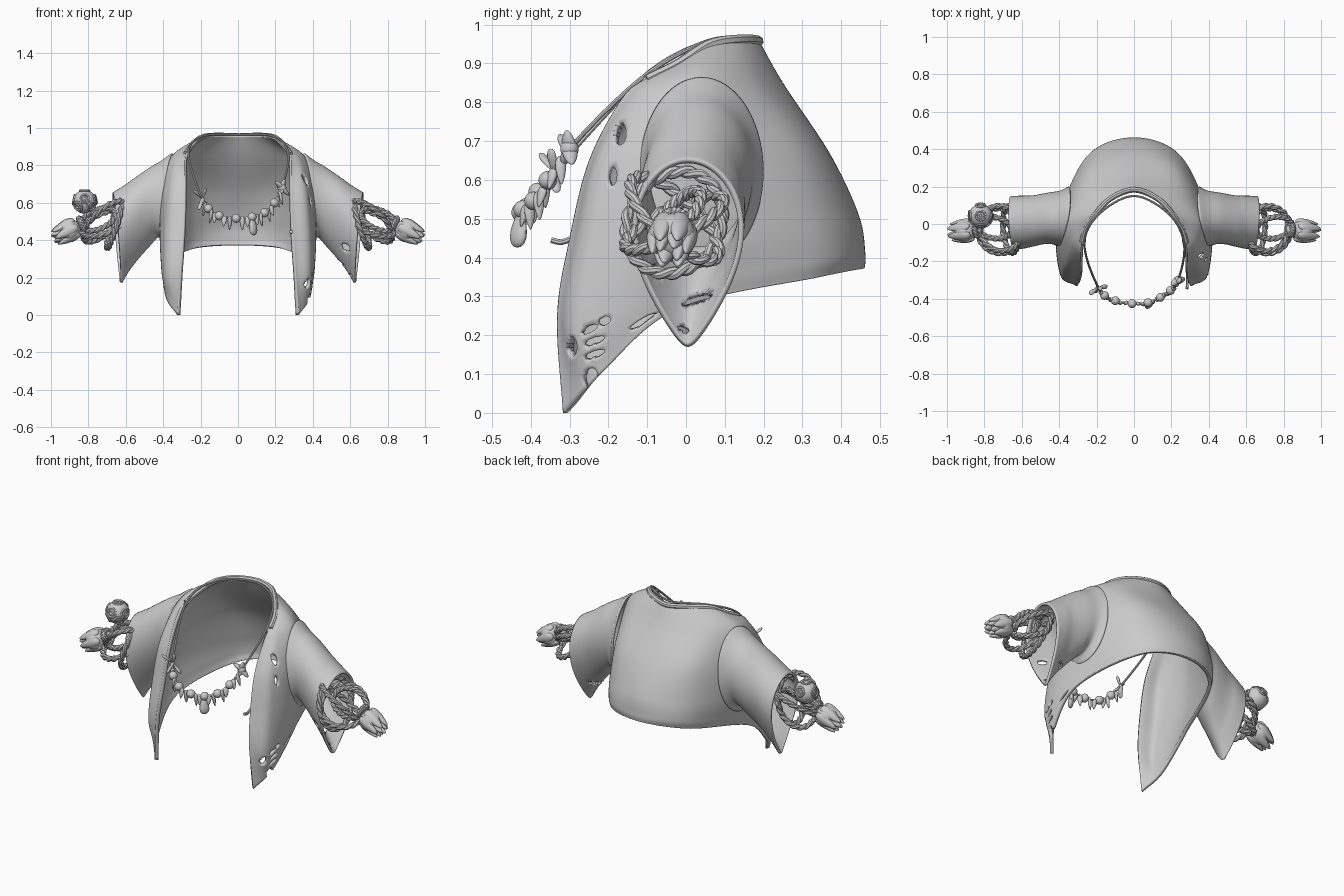
import bpy, bmesh, math
from mathutils import Vector, Matrix

if "Cube" in bpy.data.objects:
    bpy.data.objects.remove(bpy.data.objects["Cube"], do_unlink=True)

GREY = (0.6, 0.6, 0.6, 1)
mat = bpy.data.materials.new("plain_grey")
mat.use_nodes = True
mat.diffuse_color = GREY
mat.node_tree.nodes["Principled BSDF"].inputs["Base Color"].default_value = GREY


def finish(name, bm, thick=0.0):
    bmesh.ops.recalc_face_normals(bm, faces=bm.faces)
    if thick:
        # cloth must face outwards before it is thickened
        back = max(bm.faces, key=lambda f: f.calc_center_median().y)
        if back.normal.y < 0:
            bmesh.ops.reverse_faces(bm, faces=bm.faces)
    mesh = bpy.data.meshes.new(name)
    bm.to_mesh(mesh)
    bm.free()
    ob = bpy.data.objects.new(name, mesh)
    bpy.context.collection.objects.link(ob)
    mesh.materials.append(mat)
    bpy.ops.object.select_all(action='DESELECT')
    bpy.context.view_layer.objects.active = ob
    ob.select_set(True)
    if thick:
        mod = ob.modifiers.new("cloth", 'SOLIDIFY')
        mod.thickness = thick
        mod.offset = -1
    bpy.ops.object.shade_smooth_by_angle(angle=math.radians(40))


def spline(pts, n, closed=False):
    """Catmull-Rom samples, n per span"""
    p = [Vector(q) for q in pts]
    p = [p[-1]] + p + p[:2] if closed else [2*p[0]-p[1]] + p + [2*p[-1]-p[-2]]
    out = []
    for a, b, c, d in zip(p, p[1:], p[2:], p[3:]):
        for i in range(n):
            t = i / n
            out.append(0.5 * (2*b + (c-a)*t + (2*a-5*b+4*c-d)*t*t + (3*b-a-3*c+d)*t**3))
    return out if closed else out + [p[-2]]


def skin(bm, rows, wrap=False):
    vs = [[bm.verts.new(p) for p in r] for r in rows]
    n = len(vs[0])
    for r, s in zip(vs, vs[1:]):
        for j in range(n if wrap else n - 1):
            k = (j + 1) % n
            bm.faces.new((r[j], r[k], s[k], s[j]))
    return vs


def tear(bm, holes):
    """Open slanted oval holes on the left side: (y, z, half width, half height, tilt)"""
    for y, z, w, h, tilt in holes:
        ca, sa = math.cos(math.radians(tilt)), math.sin(math.radians(tilt))

        def reach(c):
            dy, dz = c.y - y, c.z - z
            return math.hypot((dy*ca + dz*sa)/w, (dz*ca - dy*sa)/h)
        gone = [f for f in bm.faces
                if f.calc_center_median().x > 0 and reach(f.calc_center_median()) < 1]
        rim = {v for f in gone for v in f.verts}
        bmesh.ops.delete(bm, geom=gone, context='FACES')
        # round the rim off onto the oval
        for v in rim:
            if v.is_valid:
                k = 1 / max(reach(v.co), .5)
                v.co.y, v.co.z = y + (v.co.y - y)*k, z + (v.co.z - z)*k


def tube(bm, path, r, closed=False, sides=8):
    """Round cord along a path"""
    n, rows = len(path), []
    side = Vector((0.3, 0.2, 0.9))
    for i, p in enumerate(path):
        nxt = path[(i+1) % n] if closed or i < n-1 else p
        prv = path[i-1] if closed or i else p
        t = (nxt - prv).normalized()
        side = (side - t * side.dot(t)).normalized()
        up = t.cross(side)
        rows.append([p + r*(math.cos(a)*side + math.sin(a)*up)
                     for a in (2*math.pi*j/sides for j in range(sides))])
    if closed:
        rows.append(rows[0])
    vs = skin(bm, rows, True)
    if closed:
        bmesh.ops.remove_doubles(bm, verts=vs[0] + vs[-1], dist=1e-5)
    else:
        bm.faces.new(vs[0])
        bm.faces.new(vs[-1])


def aim(pos, direction):
    return Matrix.Translation(pos) @ Vector(direction).to_track_quat('Z', 'Y').to_matrix().to_4x4()


def blob(bm, m, size, point=0.0):
    """Ellipsoid along local z, its upper end narrowed by point"""
    geo = bmesh.ops.create_uvsphere(bm, u_segments=14, v_segments=9, radius=1)["verts"]
    for v in geo:
        k = 1 - point * (v.co.z + 1) / 2
        v.co = m @ Vector((v.co.x*size[0]*k, v.co.y*size[1]*k, v.co.z*size[2]))


# Jacket body: each row runs from the front edge round to the middle of the back
half_rows = [
    [(.28, -.10, .865), (.255, -.02, .905), (.2, .06, .955), (.12, .14, .968), (0, .185, .965)],
    [(.285, -.165, .81), (.335, -.10, .83), (.35, .03, .85), (.22, .18, .86), (0, .25, .85)],
    [(.283, -.25, .65), (.37, -.20, .66), (.40, 0, .68), (.25, .285, .69), (0, .371, .667)],
    [(.29, -.30, .45), (.39, -.24, .45), (.41, 0, .47), (.26, .34, .5), (0, .445, .51)],
    [(.305, -.332, .25), (.395, -.27, .22), (.40, -.02, .33), (.258, .355, .40), (0, .462, .41)],
    [(.325, -.317, 0), (.388, -.22, .10), (.39, -.02, .268), (.255, .345, .35), (0, .46, .372)],
]
rows = [spline(h + [(-x, y, z) for x, y, z in h[-2::-1]], 22) for h in half_rows]
bm = bmesh.new()
skin(bm, [spline(c, 16) for c in zip(*rows)])
# Torn holes in the left front panel
tear(bm, [(-.294, .17, .013, .026, 0), (-.25, .215, .024, .009, 25), (-.21, .237, .016, .012, 20),
          (-.235, .185, .028, .009, 20), (-.235, .15, .028, .009, 20), (-.247, .09, .018, .026, -20),
          (-.19, .115, .016, .01, 50), (-.25, .03, .016, .01, 45), (-.11, .235, .04, .008, 30),
          (-.17, .72, .016, .03, 0), (-.19, .61, .012, .025, 0)])
finish("jacket_body", bm, 0.02)

# Rolled collar
bm = bmesh.new()
tube(bm, [p + Vector((0, 0, -.008)) for p in rows[0][::3]], 0.015)
finish("collar_roll", bm)

# Peg on the left front edge
bm = bmesh.new()
tube(bm, spline([(.285, -.28, .455), (.285, -.32, .44), (.283, -.347, .445)], 4), 0.008)
finish("front_peg", bm)


# Bell sleeves: x top, x bottom, z top, z bottom, y middle, y half width, taper
sleeve_rings = [
    (.355, .395, .865, .38, .04, .16, .0), (.41, .425, .825, .415, .035, .145, .05),
    (.47, .47, .79, .37, .03, .145, .2), (.55, .54, .735, .29, .015, .15, .4),
    (.605, .585, .695, .23, .01, .158, .52), (.67, .62, .655, .17, .005, .163, .62)]


def sleeve(name, s, holes):
    rings = []
    for xt, xb, zt, zb, yc, yh, k in sleeve_rings:
        ring = []
        for j in range(96):
            a = 2*math.pi*j/96
            t = (1 - math.cos(a)) / 2
            flare = .03*k*math.sin(a) - .025*(1-k)*math.sin(a)
            ring.append(Vector((s*(xt + (xb-xt)*t + flare),
                                yc + yh*math.sin(a)*(1 - k*t*t), zt + (zb-zt)*t)))
        rings.append(ring)
    bm = bmesh.new()
    skin(bm, list(zip(*[spline(line, 9) for line in zip(*rings)])), True)
    tear(bm, holes)
    finish(name, bm, 0.014)


sleeve("left_sleeve", 1, [(.03, .285, .05, .013, 15), (-.01, .21, .02, .010, -20),
                          (-.085, .36, .014, .022, 20)])
sleeve("right_sleeve", -1, [])


def rope_loop(bm, centre, u, v, r, twists):
    """Closed rope of two twisted strands"""
    c, u, v = Vector(centre), Vector(u), Vector(v)
    axis, n = u.cross(v).normalized(), twists * 8
    for phase in (0, math.pi):
        path = []
        for i in range(n):
            a = 2*math.pi*i/n
            out = (u*math.cos(a) + v*math.sin(a)).normalized()
            w = a*twists + phase
            path.append(c + u*math.cos(a) + v*math.sin(a)
                        + r*.6*(out*math.cos(w) + axis*math.sin(w)))
        tube(bm, path, r, True, 8)


# Wrist ropes and bud tassels on both sides
for s, label in ((1, "left"), (-1, "right")):
    bm = bmesh.new()
    for c, u, v in (((.66, -.03, .49), (.01, .125, .02), (-.04, 0, .13)),
                    ((.715, -.03, .49), (.12, -.02, -.05), (.02, .125, .05)),
                    ((.715, -.03, .50), (.11, .03, -.09), (-.02, .11, -.06)),
                    ((.75, -.02, .51), (.09, .03, -.01), (-.03, .05, .06)),
                    ((.835, -.03, .485), (0, .03, 0), (.015, 0, .03))):
        flip = lambda q: (s*q[0], q[1], q[2])
        rope_loop(bm, flip(c), flip(u), flip(v), 0.011, 10)
    finish(label + "_wrist_rope", bm)

    bm = bmesh.new()
    m = aim((s*.84, -.03, .485), (s*.8, -.08, -.42))
    blob(bm, m, (.03, .03, .028))
    blob(bm, m @ Matrix.Translation((0, 0, .07)), (.064, .064, .062))
    for ring, (count, rad, lean) in enumerate(((6, .045, -.03), (4, .024, .02))):
        for j in range(count):
            petal = (Matrix.Rotation(2*math.pi*j/count + ring, 4, 'Z')
                     @ Matrix.Translation((rad, 0, .09 + .012*ring))
                     @ Matrix.Rotation(lean, 4, 'Y'))
            blob(bm, m @ petal, (.026, .036, .068), .55)
    finish(label + "_bud_tassel", bm)

# Ringed ball on the right wrist
bm = bmesh.new()
ball = Vector((-.82, .045, .605))
blob(bm, Matrix.Translation(ball), (.064, .064, .064))
for d in ((0, -1, .3), (0, 1, .4), (-1, 0, .2), (.9, -.2, .2), (0, 0, 1), (-.6, -.7, -.4), (.6, -.7, -.4)):
    m = aim(ball + Vector(d).normalized()*.059, d)
    for rad in (.024, .010):
        tube(bm, [m @ Vector((rad*math.cos(a), rad*math.sin(a), 0))
                  for a in (math.pi*i/8 for i in range(16))], .007, True, 6)
finish("ringed_ball", bm)

# Necklace cord
cord = spline([(0, .15, .965), (.19, .05, .955), (.268, -.11, .865), (.235, -.30, .68), (.16, -.38, .56),
               (.05, -.425, .52), (-.10, -.41, .53), (-.19, -.34, .62), (-.265, -.11, .865),
               (-.19, .05, .955)], 10, True)
bm = bmesh.new()
tube(bm, cord, 0.006, True)
finish("necklace_cord", bm)

# Beads, teeth and drops hung along the front of the cord
bm = bmesh.new()
front = cord[30:72:2]
for i, p in enumerate(front):
    lean = Vector((p.x*1.2, -.25 + .3*(i % 2), -1)).normalized()
    if i % 3 == 0:
        blob(bm, Matrix.Translation(p), (.024, .024, .024))
    else:
        length = .030 + .008*(i % 2)
        blob(bm, aim(p + lean*length*.7, lean), (.019, .013, length), .6)
blob(bm, aim((.08, -.43, .475), (-.1, .1, 1)), (.036, .02, .05), .6)
for j in range(4):
    d = Vector((-.7 + .45*j, -.5 + .2*j, .7*(-1)**j))
    blob(bm, aim(front[-1] + d*.035, -d), (.018, .011, .038), .8)
    blob(bm, aim(front[0] + d*.02, d), (.024, .016, .036), .4)
finish("necklace_charms", bm)
